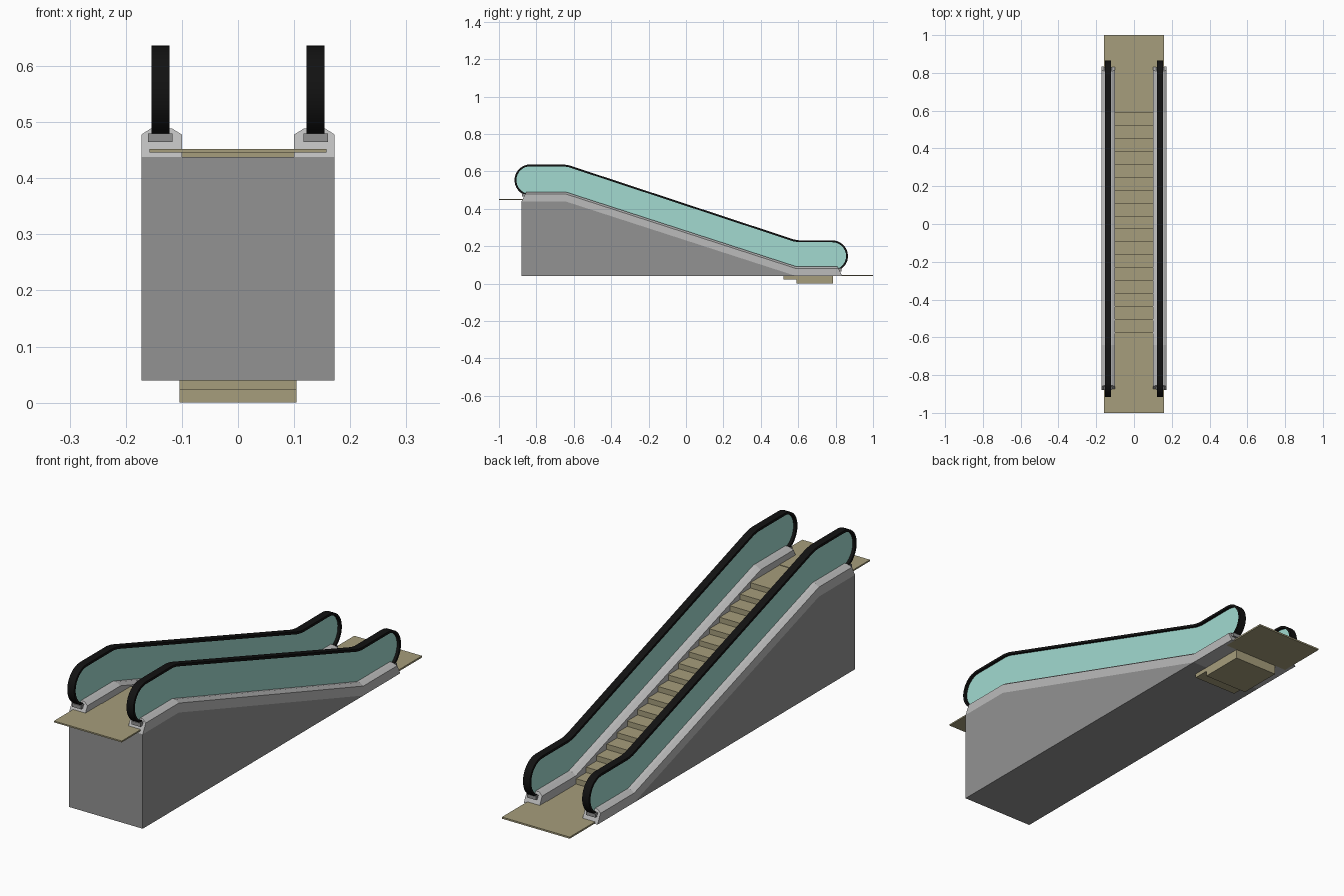
import bpy, bmesh, math
from mathutils import Vector

if "Cube" in bpy.data.objects:
    bpy.data.objects.remove(bpy.data.objects["Cube"])


def material(name, rgb):
    m = bpy.data.materials.new(name)
    m.diffuse_color = (*rgb, 1)
    m.use_nodes = True
    m.node_tree.nodes["Principled BSDF"].inputs["Base Color"].default_value = m.diffuse_color
    return m


TAN = material("tan_metal", (0.38, 0.34, 0.20))
BLACK = material("black_rubber", (0.006, 0.006, 0.006))
GLASS = material("teal_glass", (0.36, 0.70, 0.63))
LIGHT = material("light_grey", (0.50, 0.50, 0.50))
DARK = material("truss_grey", (0.29, 0.29, 0.29))


def finish(name, bm, mat, mirror=False, smooth=False):
    bmesh.ops.recalc_face_normals(bm, faces=bm.faces)
    me = bpy.data.meshes.new(name)
    bm.to_mesh(me)
    bm.free()
    ob = bpy.data.objects.new(name, me)
    bpy.context.collection.objects.link(ob)
    me.materials.append(mat)
    if mirror:
        ob.modifiers.new("mirror", 'MIRROR')
    if smooth:
        bpy.ops.object.select_all(action='DESELECT')
        ob.select_set(True)
        bpy.context.view_layer.objects.active = ob
        bpy.ops.object.shade_smooth_by_angle(angle=math.radians(35))
    return ob


def extrude_side(name, outline, x0, x1, mat, mirror=False):
    """Side outline of (y, z) points, extruded across x."""
    bm = bmesh.new()
    face = bm.faces.new([bm.verts.new((x0, y, z)) for y, z in outline])
    ext = bmesh.ops.extrude_face_region(bm, geom=[face])
    verts = [v for v in ext["geom"] if isinstance(v, bmesh.types.BMVert)]
    bmesh.ops.translate(bm, verts=verts, vec=(x1 - x0, 0, 0))
    bmesh.ops.triangulate(bm, faces=[f for f in bm.faces if len(f.verts) > 4])
    return finish(name, bm, mat, mirror)


def box(name, y0, y1, z0, z1, x0, x1, mat, mirror=False):
    return extrude_side(name, [(y0, z0), (y1, z0), (y1, z1), (y0, z1)], x0, x1, mat, mirror)


def loft(name, rings, mat, smooth=False):
    """Skin closed rings of points, cap the ends and mirror across x."""
    bm = bmesh.new()
    rows = [[bm.verts.new(p) for p in r] for r in rings]
    n = len(rows[0])
    for a, b in zip(rows, rows[1:]):
        for i in range(n):
            j = (i + 1) % n
            bm.faces.new((a[i], a[j], b[j], b[i]))
    bm.faces.new(rows[0])
    bm.faces.new(rows[-1])
    return finish(name, bm, mat, True, smooth)


Y_TOP, Y_LOW = -0.64, 0.59

# Truss body
extrude_side("truss_body", [(-0.88, 0.04), (-0.88, 0.438), (Y_TOP, 0.438), (Y_LOW, 0.04)],
             -0.172, 0.172, DARK)

# Stair band with pit box at the bottom and flat run at the top
N, LOW, HIGH, DEPTH = 18, 0.045, 0.45, 0.045
run, rise = (Y_LOW - Y_TOP) / N, (HIGH - LOW) / N
steps = [(0.785, LOW)]
for k in range(N):
    y = Y_LOW - k * run
    steps += [(y, LOW + k * rise), (y, LOW + (k + 1) * rise)]
steps.append((-0.765, HIGH))
under = [(y, z - DEPTH if z < HIGH else 0.438) for y, z in reversed(steps)]
under = [(y, max(0, z)) for y, z in under]
extrude_side("steps", steps + under, -0.104, 0.104, TAN)

# Landing plates
box("upper_landing", -1.0, -0.765, 0.446, 0.452, -0.158, 0.158, TAN)
box("lower_landing", 0.785, 1.0, 0.040, 0.047, -0.158, 0.158, TAN)

# Balustrade bases with chamfered tops and slanted ends
section = [(0.100, 0), (0.100, 0.040), (0.118, 0.051), (0.155, 0.051), (0.172, 0.040), (0.172, 0)]
base_path = [(-0.88, 0.438, 0.5), (Y_TOP, 0.438, 0), (Y_LOW, 0.04, 0), (0.835, 0.04, -0.5)]
loft("balustrade_base",
     [[(x, y + slant * dz, z + dz) for x, dz in section] for y, z, slant in base_path], LIGHT)

# Handrail inlets at the base ends
box("upper_handrail_inlet", -0.878, -0.85, 0.465, 0.480, 0.117, 0.160, DARK, True)
box("lower_handrail_inlet", 0.805, 0.832, 0.065, 0.080, 0.117, 0.160, DARK, True)


# Handrail centre line with rounded newel ends
def arc(cy, cz, r, a0, a1, n=16):
    return [Vector((cy + r * math.cos(math.radians(a0 + (a1 - a0) * i / n)),
                    cz + r * math.sin(math.radians(a0 + (a1 - a0) * i / n)))) for i in range(n + 1)]


R = 0.079
rail = arc(-0.833, 0.553, R, 262, 90)
rail += [Vector((Y_TOP - 0.015, 0.632)), Vector((Y_TOP + 0.015, 0.627))]
rail += [Vector((Y_LOW - 0.015, 0.231)), Vector((Y_LOW + 0.015, 0.226))]
rail += arc(0.782, 0.147, R, 90, -82)

rings = []
for i, p in enumerate(rail):
    t = (rail[min(i + 1, len(rail) - 1)] - rail[max(i - 1, 0)]).normalized()
    nrm = Vector((-t.y, t.x)) * 0.005
    a, b = p + nrm, p - nrm
    rings.append([(0.122, *a), (0.154, *a), (0.154, *b), (0.122, *b)])
loft("handrail", rings, BLACK, smooth=True)

# Glass panels
extrude_side("glass_panel", [tuple(p) for p in rail] + [(Y_LOW, 0.07), (Y_TOP, 0.468)],
             0.134, 0.142, GLASS, True)
